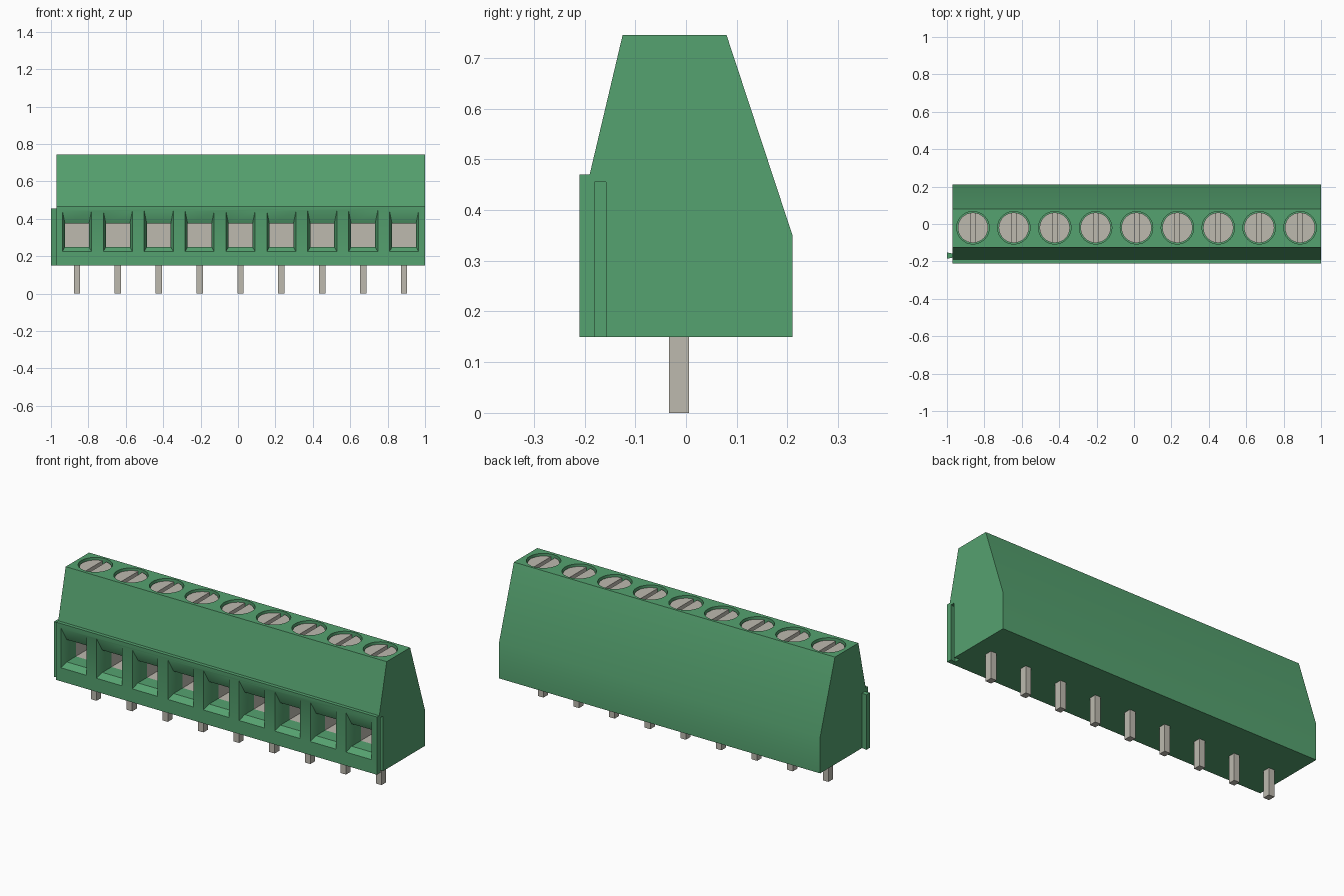
import bpy, bmesh, math
from mathutils import Matrix

cube = bpy.data.objects.get("Cube")
if cube:
    bpy.data.objects.remove(cube, do_unlink=True)


def material(name, rgb, metallic=0.0):
    m = bpy.data.materials.new(name)
    m.use_nodes = True
    color = (*rgb, 1)
    m.diffuse_color = color
    node = next(n for n in m.node_tree.nodes if n.type == 'BSDF_PRINCIPLED')
    node.inputs["Base Color"].default_value = color
    return m


GREEN = material("green plastic", (0.091, 0.36, 0.16))
METAL = material("tin metal", (0.51, 0.49, 0.43))

POLES, FIRST, PITCH = 9, -0.861, 0.2186
CENTRES = [FIRST + i * PITCH for i in range(POLES)]
SCREW_Y = -0.02
BASE, TOP = 0.15, 0.745
RIGHT, LEFT = -0.97, 1.0


def make(name, bm, mats):
    bmesh.ops.recalc_face_normals(bm, faces=bm.faces)
    mesh = bpy.data.meshes.new(name)
    bm.to_mesh(mesh)
    bm.free()
    for m in mats:
        mesh.materials.append(m)
    ob = bpy.data.objects.new(name, mesh)
    bpy.context.collection.objects.link(ob)
    return ob


def loft(bm, rings, mat_rule=lambda i: 0):
    """Bridge equal-length rings of points and cap both ends."""
    rows = [[bm.verts.new(p) for p in ring] for ring in rings]
    n = len(rows[0])
    for i in range(len(rows) - 1):
        for k in range(n):
            f = bm.faces.new((rows[i][k], rows[i][(k + 1) % n],
                              rows[i + 1][(k + 1) % n], rows[i + 1][k]))
            f.material_index = mat_rule(i)
    bm.faces.new(rows[0])
    bm.faces.new(rows[-1]).material_index = mat_rule(len(rows))


def box(bm, x, y, z):
    loft(bm, [[(x[0], y[0], h), (x[1], y[0], h), (x[1], y[1], h), (x[0], y[1], h)]
              for h in z])


def discs(bm, radius, z):
    for cx in CENTRES:
        bmesh.ops.create_cone(bm, cap_ends=True, segments=32,
                              radius1=radius, radius2=radius, depth=z[1] - z[0],
                              matrix=Matrix.Translation((cx, SCREW_Y, sum(z) / 2)))


def cut(target, cutter):
    cutter.hide_render = True
    mod = target.modifiers.new("cut", 'BOOLEAN')
    mod.operation, mod.solver, mod.object = 'DIFFERENCE', 'EXACT', cutter
    bpy.ops.object.select_all(action='DESELECT')
    bpy.context.view_layer.objects.active = target
    target.select_set(True)
    bpy.ops.object.modifier_apply(modifier=mod.name)
    bpy.data.objects.remove(cutter, do_unlink=True)


def smooth(ob):
    bpy.ops.object.select_all(action='DESELECT')
    bpy.context.view_layer.objects.active = ob
    ob.select_set(True)
    bpy.ops.object.shade_smooth_by_angle(angle=math.radians(30))


# Housing: one side profile swept along the row
profile = [(-0.21, BASE), (-0.21, 0.47), (-0.19, 0.47), (-0.125, TOP),
           (0.08, TOP), (0.21, 0.35), (0.21, BASE)]
bm = bmesh.new()
loft(bm, [[(x, y, z) for y, z in profile] for x in (RIGHT, LEFT)])
housing = make("housing", bm, [GREEN, METAL])

# Wire entries: flared mouth, straight throat, then a metal clamp pocket
bm = bmesh.new()
sections = [(-0.24, 0.092, 0.20, 0.514), (-0.18, 0.064, 0.25, 0.374),
            (-0.10, 0.064, 0.25, 0.374), (0.04, 0.064, 0.25, 0.374)]
for cx in CENTRES:
    loft(bm, [[(cx - w, y, lo), (cx + w, y, lo), (cx + w, y, hi), (cx - w, y, hi)]
              for y, w, lo, hi in sections], lambda i: int(i >= 2))
cut(housing, make("wire_entry_cutter", bm, [GREEN, METAL]))

# Screw wells in the top
bm = bmesh.new()
discs(bm, 0.087, (0.69, TOP + 0.05))
cut(housing, make("screw_well_cutter", bm, [GREEN, METAL]))


# Dovetail rail on one end, matching groove in the other
def dovetail(bm, steps, z):
    half = [(x, w) for x, w in steps]
    outline = [(x, -0.169 - w) for x, w in half] + [(x, -0.169 + w) for x, w in half[::-1]]
    loft(bm, [[(x, y, h) for x, y in outline] for h in z])


bm = bmesh.new()
dovetail(bm, [(-1.0, 0.017), (RIGHT, 0.011)], (BASE, 0.455))
make("joining_rail", bm, [GREEN])
bm = bmesh.new()
dovetail(bm, [(0.97, 0.017), (LEFT + 0.02, 0.007)], (BASE - 0.05, 0.455))
cut(housing, make("groove_cutter", bm, [GREEN, METAL]))
smooth(housing)

# Slotted clamp screws
bm = bmesh.new()
discs(bm, 0.081, (0.68, 0.733))
screws = make("clamp_screws", bm, [METAL])
bm = bmesh.new()
for cx in CENTRES:
    box(bm, (cx - 0.012, cx + 0.012), (SCREW_Y - 0.1, SCREW_Y + 0.1), (0.712, 0.76))
cut(screws, make("slot_cutter", bm, [METAL]))
smooth(screws)

# Solder pins
bm = bmesh.new()
for cx in CENTRES:
    box(bm, (cx - 0.017, cx + 0.017), (-0.034, 0.006), (0, BASE + 0.02))
make("solder_pins", bm, [METAL])
